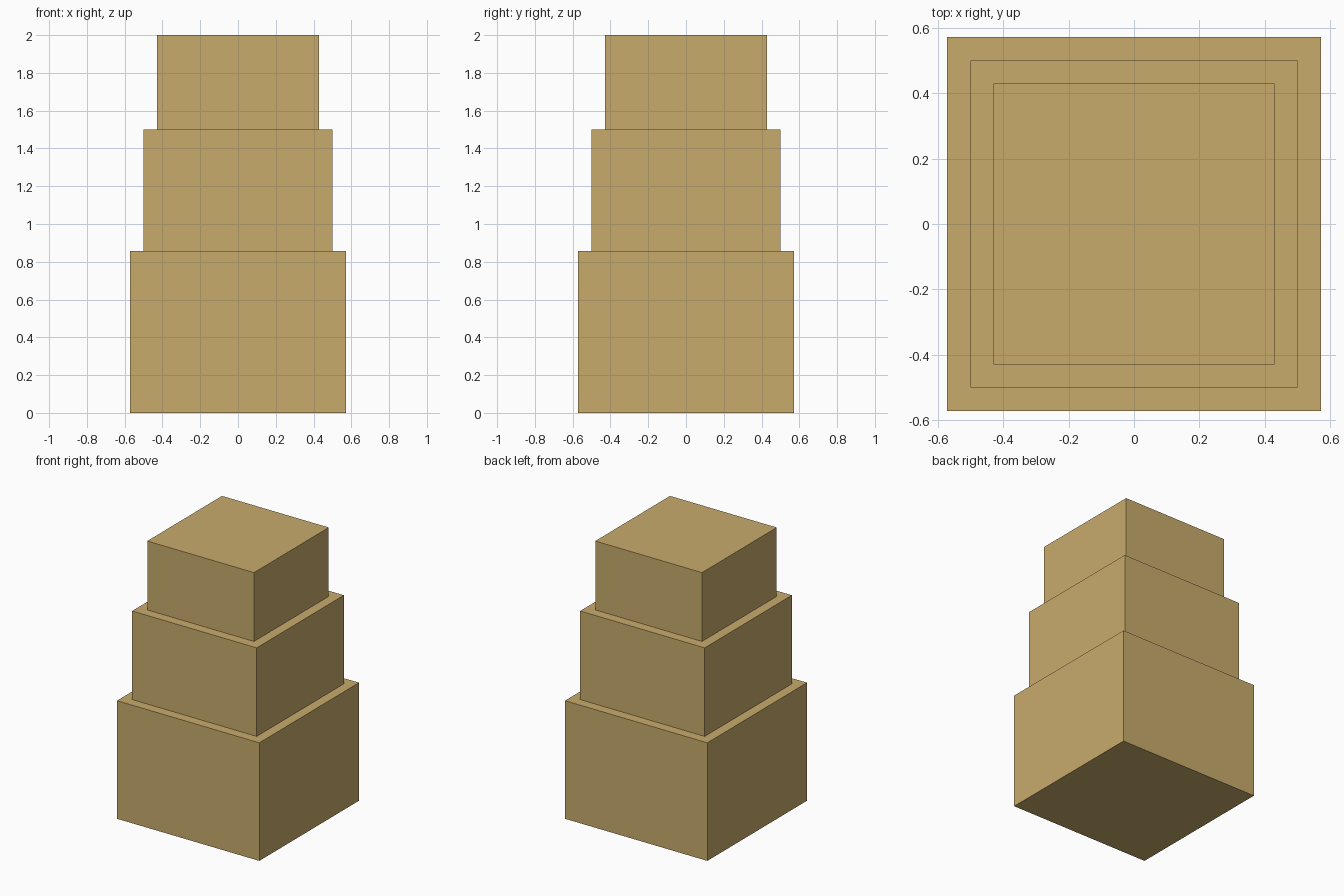
import bpy

if "Cube" in bpy.data.objects:
    bpy.data.objects.remove(bpy.data.objects["Cube"])

# Shared tan material
tan = bpy.data.materials.new("tan")
tan.diffuse_color = (0.58, 0.41, 0.15, 1.0)
tan.use_nodes = True
tan.node_tree.nodes["Principled BSDF"].inputs["Base Color"].default_value = tan.diffuse_color


def add_tier(name, width, bottom, top):
    """Square block centred on the z axis, spanning bottom to top."""
    bpy.ops.mesh.primitive_cube_add(size=1, location=(0, 0, (bottom + top) / 2))
    tier = bpy.context.object
    tier.name = name
    tier.scale = (width, width, top - bottom)
    bpy.ops.object.transform_apply(location=False, rotation=False, scale=True)
    tier.data.materials.append(tan)


# Three stacked tiers, each narrower and shorter than the one below
u = 1 / 7
z = 0
for name, width, height in (
    ("bottom_tier", 8 * u, 6 * u),
    ("middle_tier", 7 * u, 4.5 * u),
    ("top_tier", 6 * u, 3.5 * u),
):
    add_tier(name, width, z, z + height)
    z += height
